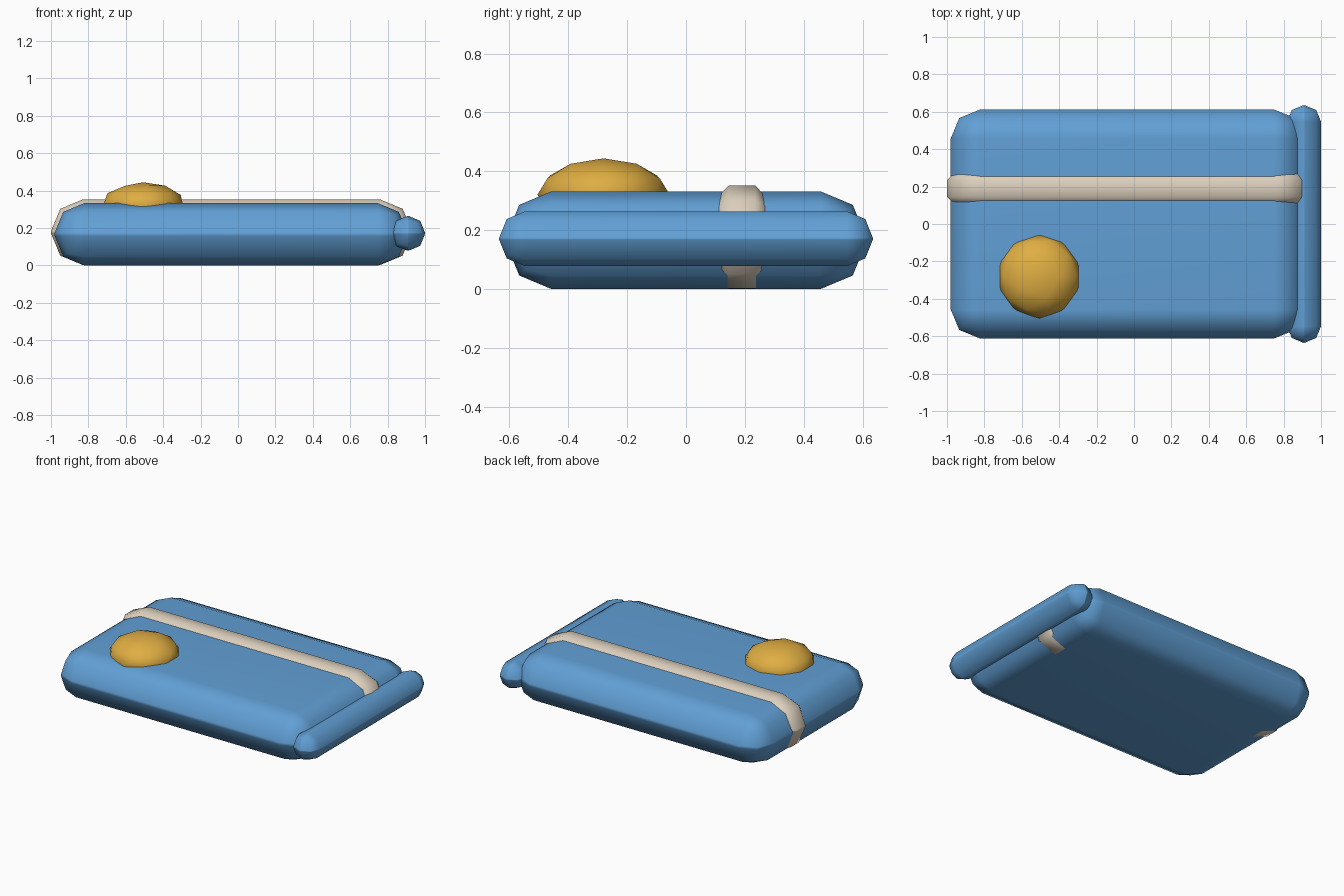
import bpy
import bmesh
from mathutils import Vector

if "Cube" in bpy.data.objects:
    bpy.data.objects.remove(bpy.data.objects["Cube"], do_unlink=True)


def make_material(name, color):
    mat = bpy.data.materials.new(name)
    mat.use_nodes = True
    mat.diffuse_color = color
    mat.node_tree.nodes["Principled BSDF"].inputs["Base Color"].default_value = color
    return mat


def finish(bm, name, center, mat):
    """Turn a bmesh into a smooth-shaded object."""
    bmesh.ops.recalc_face_normals(bm, faces=bm.faces)
    mesh = bpy.data.meshes.new(name)
    for face in bm.faces:
        face.smooth = True
    bm.to_mesh(mesh)
    bm.free()
    mesh.materials.append(mat)
    obj = bpy.data.objects.new(name, mesh)
    obj.location = center
    bpy.context.collection.objects.link(obj)
    return obj


def rounded_box(name, center, half, radius, mat):
    """Box with two-step rounded edges; the rounding can differ per axis."""
    bm = bmesh.new()
    bmesh.ops.create_cube(bm, size=2)
    bmesh.ops.scale(bm, verts=bm.verts, vec=Vector([h / r for h, r in zip(half, radius)]))
    bmesh.ops.bevel(bm, geom=bm.edges[:], offset=1, offset_type='OFFSET',
                    segments=2, profile=0.5, affect='EDGES')
    bmesh.ops.scale(bm, verts=bm.verts, vec=Vector(radius))
    obj = finish(bm, name, center, mat)
    # Keep the broad faces evenly shaded
    mod = obj.modifiers.new("even_shading", 'WEIGHTED_NORMAL')
    mod.keep_sharp = True
    return obj


blue = make_material("blue", (0.12, 0.35, 0.67, 1))
cream = make_material("cream", (0.72, 0.63, 0.51, 1))
gold = make_material("gold", (0.74, 0.42, 0.055, 1))

# Padded body, the strap around it and the rolled edge along its left side
rounded_box("body", (-0.037, 0, 0.166), (0.943, 0.612, 0.166), (0.157, 0.155, 0.157), blue)
rounded_box("strap", (-0.035, 0.19, 0.177), (0.965, 0.112, 0.175), (0.17, 0.067, 0.17), cream)
rounded_box("rolled_edge", (0.909, 0, 0.171), (0.091, 0.635, 0.093), (0.088, 0.088, 0.09), blue)

# Domed button, half sunk into the body
bm = bmesh.new()
bmesh.ops.create_icosphere(bm, subdivisions=2, radius=1)
bmesh.ops.scale(bm, verts=bm.verts, vec=Vector((0.2245, 0.2245, 0.123)))
finish(bm, "button", (-0.507, -0.28, 0.321), gold)
